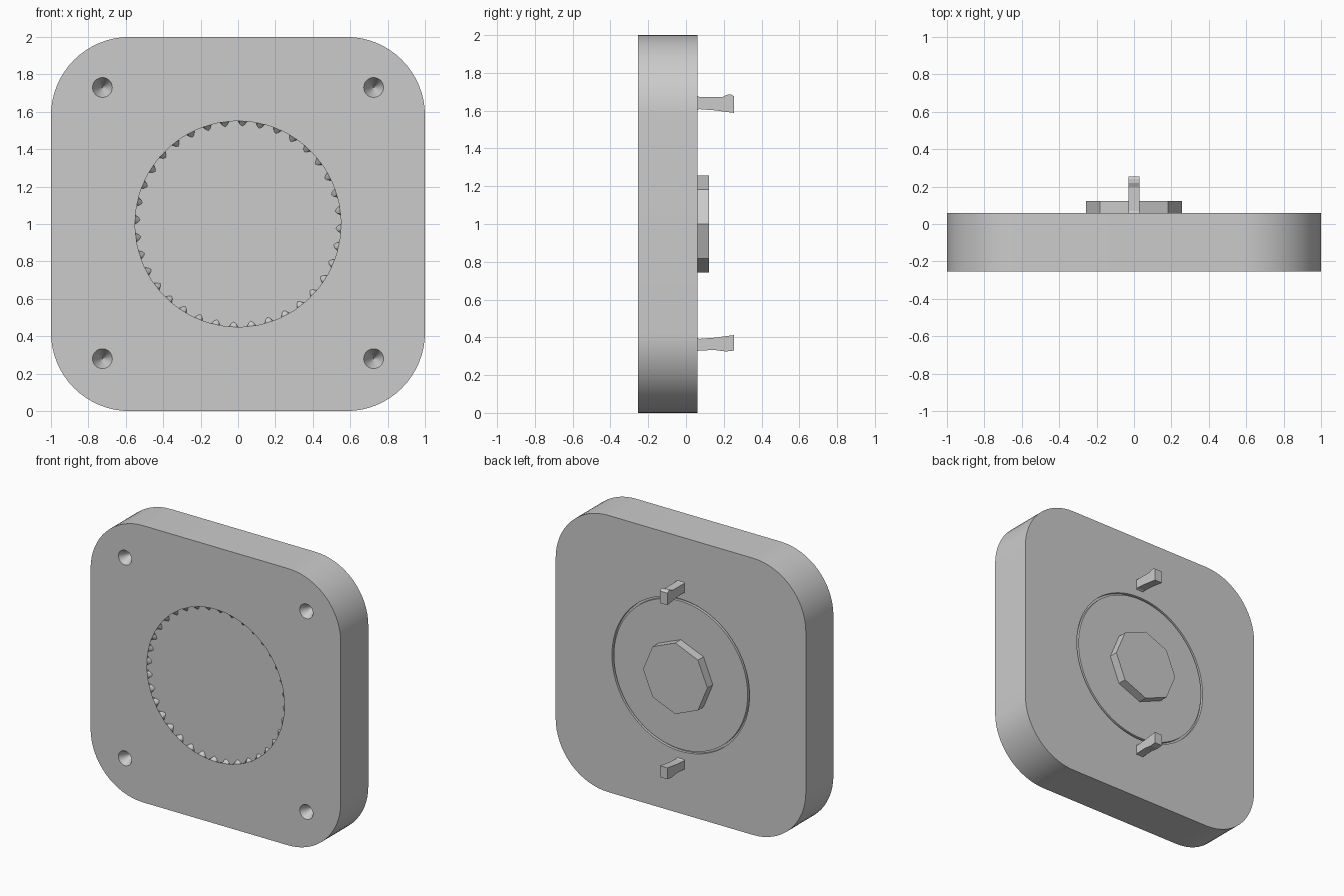
import bpy, bmesh, math
from math import sin, cos, pi

if "Cube" in bpy.data.objects:
    bpy.data.objects.remove(bpy.data.objects["Cube"], do_unlink=True)

FRONT, BACK = -0.255, 0.06

grey = bpy.data.materials.new("plain grey")
grey.use_nodes = True
colour = (0.6, 0.6, 0.6, 1)
grey.diffuse_color = colour
grey.node_tree.nodes["Principled BSDF"].inputs["Base Color"].default_value = colour


def loft(name, loops):
    """Closed solid skinned through loops of equal point count."""
    bm = bmesh.new()
    rings = [[bm.verts.new(p) for p in loop] for loop in loops]
    n = len(rings[0])
    for a, b in zip(rings, rings[1:]):
        for i in range(n):
            j = (i + 1) % n
            bm.faces.new((a[i], a[j], b[j], b[i]))
    bm.faces.new(rings[0])
    bm.faces.new(rings[-1])
    bmesh.ops.recalc_face_normals(bm, faces=bm.faces)
    mesh = bpy.data.meshes.new(name)
    bm.to_mesh(mesh)
    bm.free()
    mesh.materials.append(grey)
    obj = bpy.data.objects.new(name, mesh)
    bpy.context.collection.objects.link(obj)
    return obj


def circle(y, r, n, x=0, z=1, wave=0, lobes=36):
    angles = [2 * pi * i / n for i in range(n)]
    return [(x + (r + wave * sin(lobes * a)) * cos(a), y,
             z + (r + wave * sin(lobes * a)) * sin(a)) for a in angles]


def activate(obj):
    bpy.ops.object.select_all(action='DESELECT')
    obj.select_set(True)
    bpy.context.view_layer.objects.active = obj


def cut(target, cutter):
    mod = target.modifiers.new("cut", 'BOOLEAN')
    mod.operation = 'DIFFERENCE'
    mod.solver = 'EXACT'
    mod.object = cutter
    activate(target)
    bpy.ops.object.modifier_apply(modifier=mod.name)
    bpy.data.objects.remove(cutter, do_unlink=True)


# Rounded square housing
def rounded_square(y, r=0.42, steps=16):
    pts = []
    for q, (sx, sz) in enumerate([(1, 1), (-1, 1), (-1, -1), (1, -1)]):
        for i in range(steps + 1):
            a = (q + i / steps) * pi / 2
            pts.append((sx * (1 - r) + r * cos(a), y, 1 + sz * (1 - r) + r * sin(a)))
    return pts


housing = loft("housing", [rounded_square(FRONT), rounded_square(BACK)])

# Shallow front recess: round rim running down to a scalloped floor
cut(housing, loft("recess_cutter", [
    circle(FRONT - 0.05, 0.55, 288), circle(FRONT, 0.55, 288),
    circle(FRONT + 0.02, 0.55, 288, wave=0.026)]))

# Conical screw holes in the corners
for x in (-0.725, 0.725):
    for z in (0.28, 1.73):
        cut(housing, loft("hole_cutter", [
            circle(FRONT - 0.01, 0.0583, 32, x, z),
            circle(FRONT + 0.1, 0.0005, 32, x, z)]))

# Thin circular groove on the back
ring = loft("groove_cutter", [circle(BACK - 0.02, 0.55, 96), circle(BACK + 0.05, 0.55, 96)])
cut(ring, loft("groove_core", [circle(BACK - 0.1, 0.535, 96), circle(BACK + 0.1, 0.535, 96)]))
cut(housing, ring)

activate(housing)
bpy.ops.object.shade_smooth_by_angle(angle=math.radians(30))

# Octagonal boss on the back
loft("octagonal_boss", [circle(BACK - 0.005, 0.257, 8), circle(0.123, 0.257, 8)])


# Flared pegs above and below the boss
def peg(name, profile, flip):
    return loft(name, [[(x, y, 1 + flip * h) for y, h in profile] for x in (-0.03, 0.03)])


inner_edge = [(BACK - 0.005, 0.6), (0.07, 0.608), (0.15, 0.602), (0.255, 0.588)]
peg("upper_peg", inner_edge + [(0.255, 0.675), (0.24, 0.685), (0.22, 0.685),
                               (0.195, 0.673), (0.07, 0.673), (BACK - 0.005, 0.68)], 1)
peg("lower_peg", inner_edge + [(0.255, 0.67), (0.21, 0.675), (0.15, 0.667),
                               (0.07, 0.67), (BACK - 0.005, 0.675)], -1)
